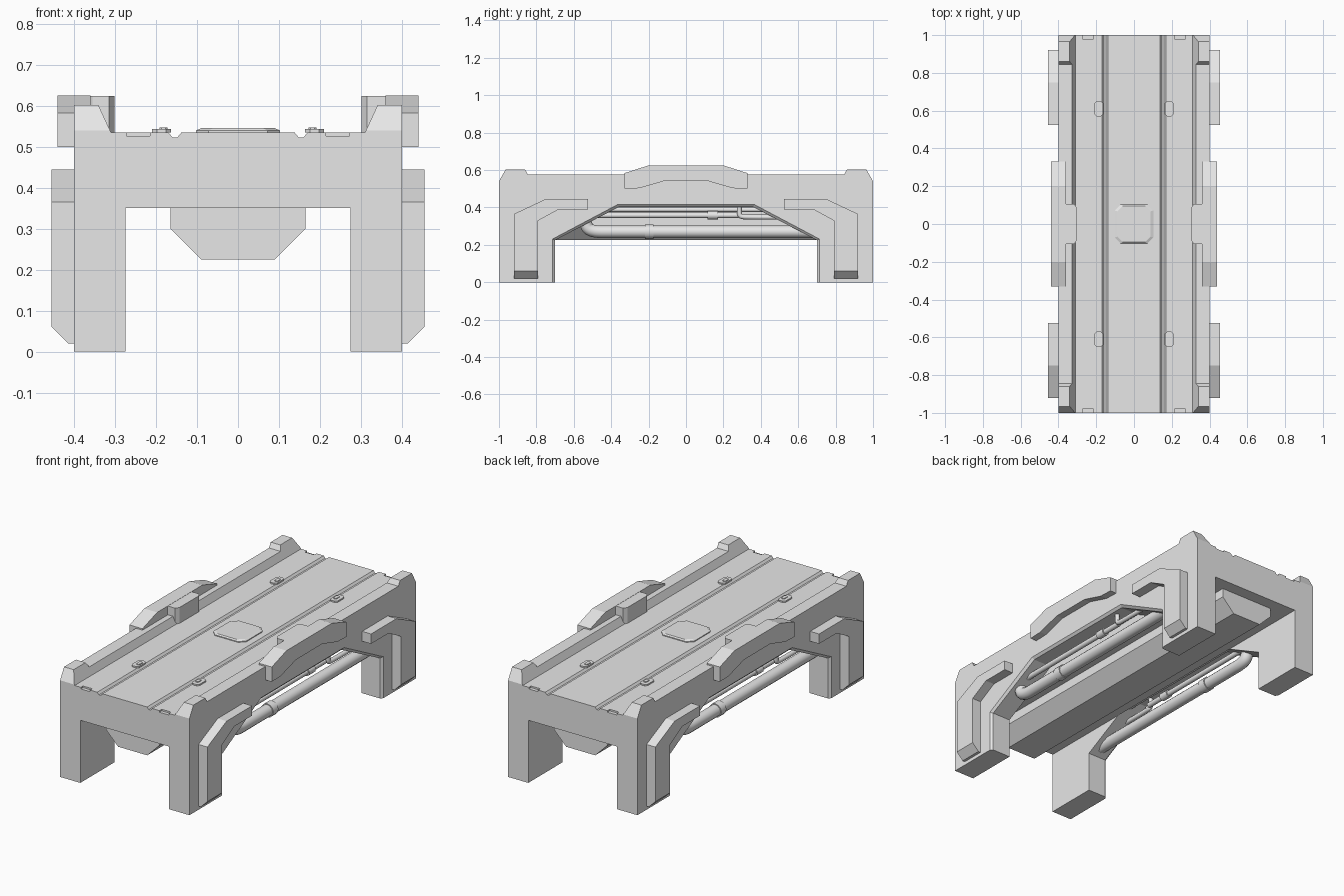
import bpy
import bmesh

cube = bpy.data.objects.get("Cube")
if cube:
    bpy.data.objects.remove(cube, do_unlink=True)

grey = bpy.data.materials.new("plain_grey")
grey.use_nodes = True
grey.diffuse_color = (0.8, 0.8, 0.8, 1)
grey.node_tree.nodes["Principled BSDF"].inputs["Base Color"].default_value = (0.8, 0.8, 0.8, 1)


def add_object(name, data):
    data.materials.append(grey)
    obj = bpy.data.objects.new(name, data)
    bpy.context.scene.collection.objects.link(obj)
    return obj


def loft(name, rings, sx=1, sy=1):
    """Join matching rings of points and cap both ends."""
    bm = bmesh.new()
    loops = [[bm.verts.new((x * sx, y * sy, z)) for x, y, z in r] for r in rings]
    n = len(rings[0])
    for a, b in zip(loops, loops[1:]):
        for i in range(n):
            j = (i + 1) % n
            bm.faces.new((a[i], a[j], b[j], b[i]))
    bm.faces.new(loops[0])
    bm.faces.new(loops[-1])
    bmesh.ops.recalc_face_normals(bm, faces=bm.faces)
    mesh = bpy.data.meshes.new(name)
    bm.to_mesh(mesh)
    bm.free()
    return add_object(name, mesh)


def along_x(profile, x):
    return [(x, y, z) for y, z in profile]


def along_y(profile, y):
    return [(x, y, z) for x, z in profile]


def symmetric(half):
    """Complete a half profile by mirroring its first coordinate."""
    return half + [(-a, b) for a, b in reversed(half)]


def octagon(cx, cy, hx, hy, cut, z):
    half = [(hx - cut, -hy), (hx, cut - hy), (hx, hy - cut), (hx - cut, hy)]
    return [(cx + x, cy + y, z) for x, y in symmetric(half)]


def pipe(name, points, radius, s):
    curve = bpy.data.curves.new(name, "CURVE")
    curve.dimensions = "3D"
    curve.bevel_depth = radius
    curve.bevel_resolution = 4
    curve.use_fill_caps = True
    spline = curve.splines.new("NURBS")
    spline.points.add(len(points) - 1)
    for p, (x, y, z) in zip(spline.points, points):
        p.co = (x * s, y * s, z, 1)
    spline.order_u = min(3, len(points))
    spline.use_endpoint_u = True
    spline.resolution_u = 8
    add_object(name, curve)


DECK = 0.535

# Deck slab with two long grooves
deck_half = [(0.275, 0.35), (0.275, DECK), (0.17, DECK), (0.16, 0.523),
             (0.148, 0.523), (0.138, DECK)]
deck_profile = symmetric(deck_half)
deck = loft("deck", [along_y(deck_profile, -1), along_y(deck_profile, 1)])

# Small notches at the deck ends
for sx in (1, -1):
    for sy in (1, -1):
        notch = [(0.215, 0.526), (0.272, 0.526), (0.272, 0.56), (0.215, 0.56)]
        cutter = loft("notch_cutter", [along_y(notch, 0.98), along_y(notch, 1.05)], sx, sy)
        cutter.hide_render = True
        cutter.hide_set(True)
        cutter.display_type = "WIRE"
        mod = deck.modifiers.new("notch", "BOOLEAN")
        mod.operation = "DIFFERENCE"
        mod.solver = "EXACT"
        mod.object = cutter

# Keel under the deck
keel = symmetric([(0.165, 0.352), (0.165, 0.3), (0.09, 0.225)])
loft("keel", [along_y(keel, -0.93), along_y(keel, 0.93)])


def wall_profile(o):
    return symmetric([(1, DECK), (1, 0), (0.7 + o, 0), (0.7 + o, 0.225 + o / 2),
                      (0.36 + o / 2, 0.402 + o)])


rail = symmetric([(1, DECK), (1, 0.54), (0.965, 0.602), (0.86, 0.602), (0.845, 0.575)])
clamp = symmetric([(0.25, 0.503), (0.33, 0.5), (0.33, 0.583), (0.2, 0.625)])
clamp = clamp[:4] + clamp[4:] + [(-0.115, 0.542), (0.115, 0.542)]
corner = [(0.92, 0.02), (0.92, 0.365), (0.75, 0.445), (0.525, 0.445),
          (0.525, 0.39), (0.68, 0.39), (0.79, 0.33), (0.79, 0.02)]

for sx, side in ((1, "left"), (-1, "right")):
    # Side wall with legs and a chamfered arch
    loft(f"{side}_wall_and_legs", [along_x(wall_profile(0), 0.275),
                                   along_x(wall_profile(0), 0.388),
                                   along_x(wall_profile(0.013), 0.4)], sx)
    # Raised rail, sloping on its inner face
    inner = [(0.31 + (z - DECK) * 0.46, y, z) for y, z in rail]
    loft(f"{side}_rail", [inner, along_x(rail, 0.4)], sx)
    # Middle clamp over the rail with its inner tongue
    loft(f"{side}_clamp", [along_x(clamp, 0.36), along_x(clamp, 0.44)], sx)
    tongue = [(0.38, 0.115), (0.355, 0.105), (0.315, 0.105), (0.302, 0.085)]
    outline = tongue + [(x, -y) for x, y in reversed(tongue)]
    loft(f"{side}_clamp_tongue", [[(x, y, z) for x, y in outline]
                                  for z in (DECK, 0.624)], sx)
    for sy, end in ((-1, "front"), (1, "back")):
        # Leg bracket with a chamfered foot
        foot = [(y, max(z, 0.06)) for y, z in corner]
        loft(f"{end}_{side}_bracket", [along_x(corner, 0.4), along_x(corner, 0.415),
                                       along_x(foot, 0.455)], sx, sy)
        # Tie-down clip on the deck
        loft(f"{end}_{side}_clip", [octagon(0.187, 0.61, 0.023, 0.04, 0.012, DECK),
                                    octagon(0.187, 0.61, 0.023, 0.04, 0.012, 0.543)], sx, sy)
        loft(f"{end}_{side}_clip_pin", [octagon(0.182, 0.61, 0.01, 0.018, 0.005, 0.543),
                                        octagon(0.182, 0.61, 0.01, 0.018, 0.005, 0.547)], sx, sy)

    # Pipes inside the arch, turned half a circle from side to side
    pipe(f"{side}_large_pipe", [(0.335, 0.71, 0.27), (0.335, 0.0, 0.27), (0.335, -0.4, 0.27),
                                (0.335, -0.5, 0.27), (0.335, -0.54, 0.3),
                                (0.335, -0.55, 0.4)], 0.033, sx)
    pipe(f"{side}_large_collar", [(0.335, -0.175, 0.27), (0.335, -0.22, 0.27)], 0.038, sx)
    pipe(f"{side}_small_pipe", [(0.34, -0.48, 0.358), (0.34, 0.28, 0.358)], 0.015, sx)
    pipe(f"{side}_small_collar", [(0.34, 0.115, 0.358), (0.34, 0.17, 0.358)], 0.022, sx)
    pipe(f"{side}_upper_pipe", [(0.31, -0.42, 0.388), (0.31, 0.42, 0.388)], 0.012, sx)
    pipe(f"{side}_elbow_pipe", [(0.355, 0.285, 0.42), (0.355, 0.285, 0.37), (0.355, 0.29, 0.352),
                                (0.355, 0.32, 0.348), (0.355, 0.5, 0.348)], 0.013, sx)

# Centre hatch
loft("centre_hatch", [octagon(0, 0, 0.102, 0.102, 0.03, DECK),
                      octagon(0, 0, 0.102, 0.102, 0.03, 0.54),
                      octagon(0, 0, 0.088, 0.095, 0.028, 0.546)])
